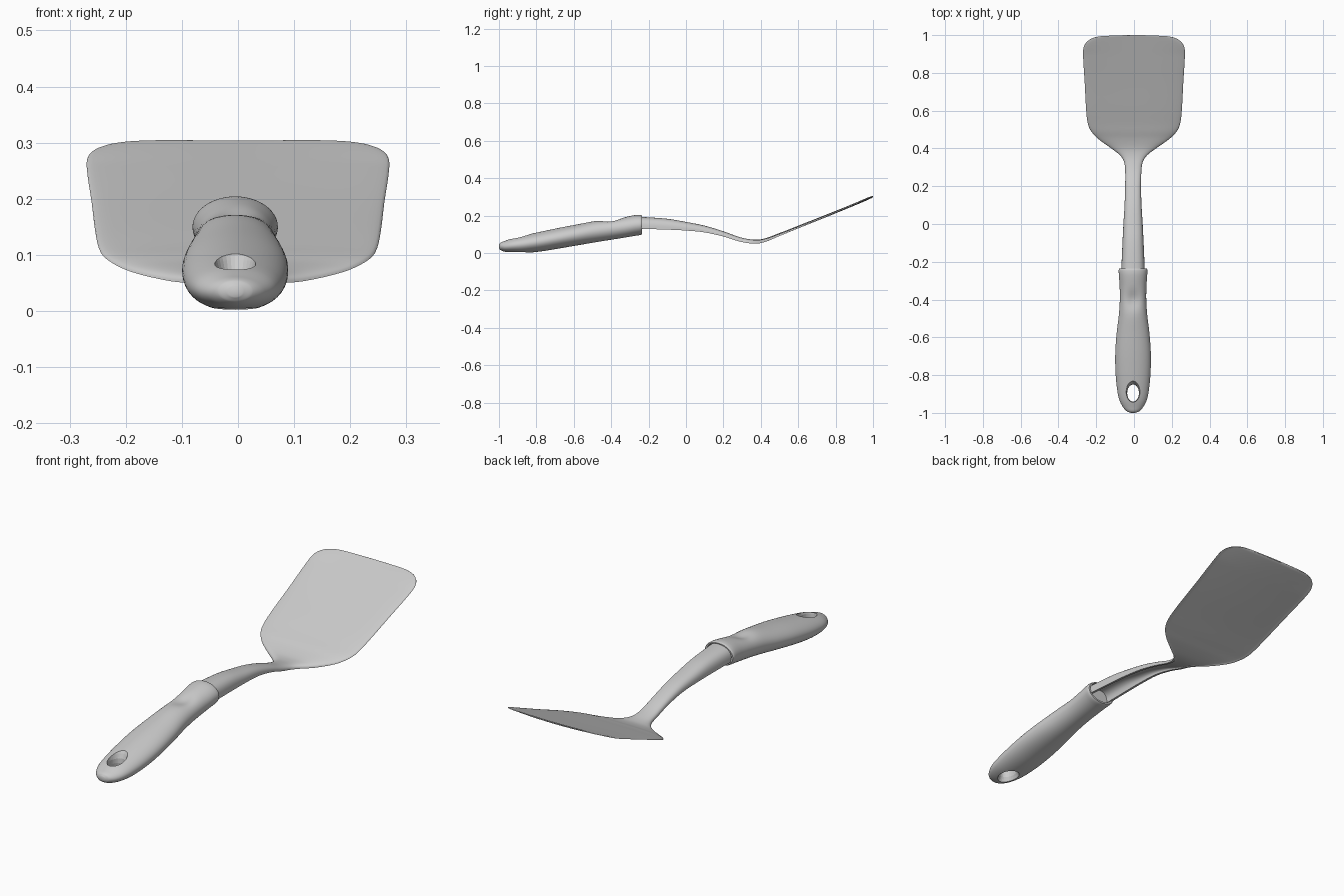
import bpy, bmesh, math

if "Cube" in bpy.data.objects:
    bpy.data.objects.remove(bpy.data.objects["Cube"])


def clamp(v):
    return max(0.0, min(1.0, v))


def resample(stations, steps):
    """Smooth Hermite interpolation of station rows, keyed on y (column 0)."""
    def slope(i, k):
        a, b = stations[max(i - 1, 0)], stations[min(i + 1, len(stations) - 1)]
        return (b[k] - a[k]) / (b[0] - a[0])
    rows = []
    for i in range(len(stations) - 1):
        p, q = stations[i], stations[i + 1]
        h = q[0] - p[0]
        for s in range(steps):
            t = s / steps
            row = [p[0] + h * t]
            for k in range(1, len(p)):
                row.append((2*t**3 - 3*t**2 + 1) * p[k] + (t**3 - 2*t**2 + t) * h * slope(i, k)
                           + (3*t**2 - 2*t**3) * q[k] + (t**3 - t**2) * h * slope(i + 1, k))
            rows.append(row)
    rows.append(list(stations[-1]))
    return rows


def loft(name, rings):
    """Skin a list of equal-length rings and cap both ends."""
    bm = bmesh.new()
    loops = [[bm.verts.new(c) for c in r] for r in rings]
    n = len(loops[0])
    for a, b in zip(loops, loops[1:]):
        for i in range(n):
            j = (i + 1) % n
            bm.faces.new((a[i], a[j], b[j], b[i]))
    bm.faces.new(loops[0])
    bm.faces.new(loops[-1][::-1])
    bmesh.ops.recalc_face_normals(bm, faces=bm.faces)
    me = bpy.data.meshes.new(name)
    bm.to_mesh(me)
    bm.free()
    ob = bpy.data.objects.new(name, me)
    bpy.context.collection.objects.link(ob)
    return ob


def shade(ob, angle):
    bpy.ops.object.select_all(action='DESELECT')
    ob.select_set(True)
    bpy.context.view_layer.objects.active = ob
    bpy.ops.object.shade_smooth_by_angle(angle=math.radians(angle))


# Handle grip: y, half width, bottom z, top z
grip = [(-1.0, .012, .025, .045), (-.992, .032, .016, .055), (-.97, .053, .007, .064),
        (-.93, .073, .002, .078), (-.87, .085, .0, .093), (-.78, .093, .008, .113),
        (-.68, .094, .024, .134), (-.58, .087, .041, .153), (-.48, .075, .058, .172),
        (-.40, .070, .071, .182), (-.33, .071, .082, .192), (-.27, .075, .092, .203),
        (-.245, .076, .096, .204), (-.236, .073, .100, .201)]
SIDES = 48


def grip_ring(y, w, lo, hi):
    ring = []
    for i in range(SIDES):
        a = 2 * math.pi * i / SIDES
        x = w * math.cos(a)
        z = (lo + hi) / 2 + (hi - lo) / 2 * math.sin(a)
        # thumb dimple on the upper face
        if math.sin(a) > 0:
            z -= .016 * math.sin(a) * math.exp(-((y + .40) / .05) ** 2 - (x / .04) ** 2)
        ring.append((x - .005, y, z))
    return ring


rings = [grip_ring(*r) for r in resample(grip, 5)]
# recessed socket in the collar end
rings += [grip_ring(-.236, .065, .108, .197), grip_ring(-.262, .063, .110, .195)]
handle = loft("handle", rings)

# Hanging hole, flared at both mouths
flare = [(-.03, 1.7), (.005, 1.3), (.025, 1.05), (.05, 1), (.07, 1.05), (.09, 1.25), (.13, 1.8)]
cutter = loft("hole_cutter", [
    [(-.005 + .031 * s * math.cos(2 * math.pi * i / 32),
      -.895 + .045 * s * math.sin(2 * math.pi * i / 32), z) for i in range(32)]
    for z, s in flare])
cutter.hide_render = True
mod = handle.modifiers.new("hole", 'BOOLEAN')
mod.operation = 'DIFFERENCE'
mod.solver = 'EXACT'
mod.object = cutter
shade(handle, 40)
bpy.ops.object.modifier_apply(modifier=mod.name)
bpy.data.objects.remove(cutter)

# Channelled neck flowing into the flat blade: y, half width, top z, side drop, thickness
blade = [(-.26, .063, .194, .064, .014), (-.1, .056, .183, .058, .014), (0, .051, .166, .046, .014),
         (.1, .045, .146, .036, .014), (.2, .042, .116, .028, .014), (.28, .043, .087, .024, .016),
         (.33, .050, .075, .022, .018), (.365, .073, .071, .021, .019), (.40, .118, .073, .020, .018),
         (.45, .188, .087, .018, .016), (.49, .226, .103, .017, .016), (.53, .244, .118, .016, .015),
         (.60, .253, .146, .015, .014), (.75, .261, .205, .014, .013), (.88, .269, .257, .013, .012),
         (.935, .268, .279, .012, .011), (.965, .256, .291, .011, .010), (.985, .235, .299, .010, .009),
         (.995, .212, .303, .009, .008), (1.0, .185, .304, .006, .005)]
ACROSS = 28


def blade_ring(y, w, top, drop, t):
    pts = []
    angles = [math.pi * (i / ACROSS - .5) for i in range(ACROSS + 1)]
    wall = min(t, .012)
    for ww, zz, dd, seq in ((w, top, drop, angles),
                            (w - wall * .9, top - t, max(drop - t, 0), angles[::-1])):
        for a in seq:
            s, c = math.sin(a), max(math.cos(a), 0)
            x = ww * math.copysign(abs(s) ** .8, s)
            z = zz - dd * (1 - c ** .7)
            # slight dish across the blade and a bowed front edge
            z += .006 * (x / .27) ** 2 * clamp((y - .4) / .5)
            yy = y - .014 * (x / .27) ** 2 * clamp((y - .9) / .1)
            pts.append((x - .005 * clamp((.5 - y) / .3), yy, z))
    return pts


blade_ob = loft("neck_and_blade", [blade_ring(*r) for r in resample(blade, 4)])
shade(blade_ob, 50)
